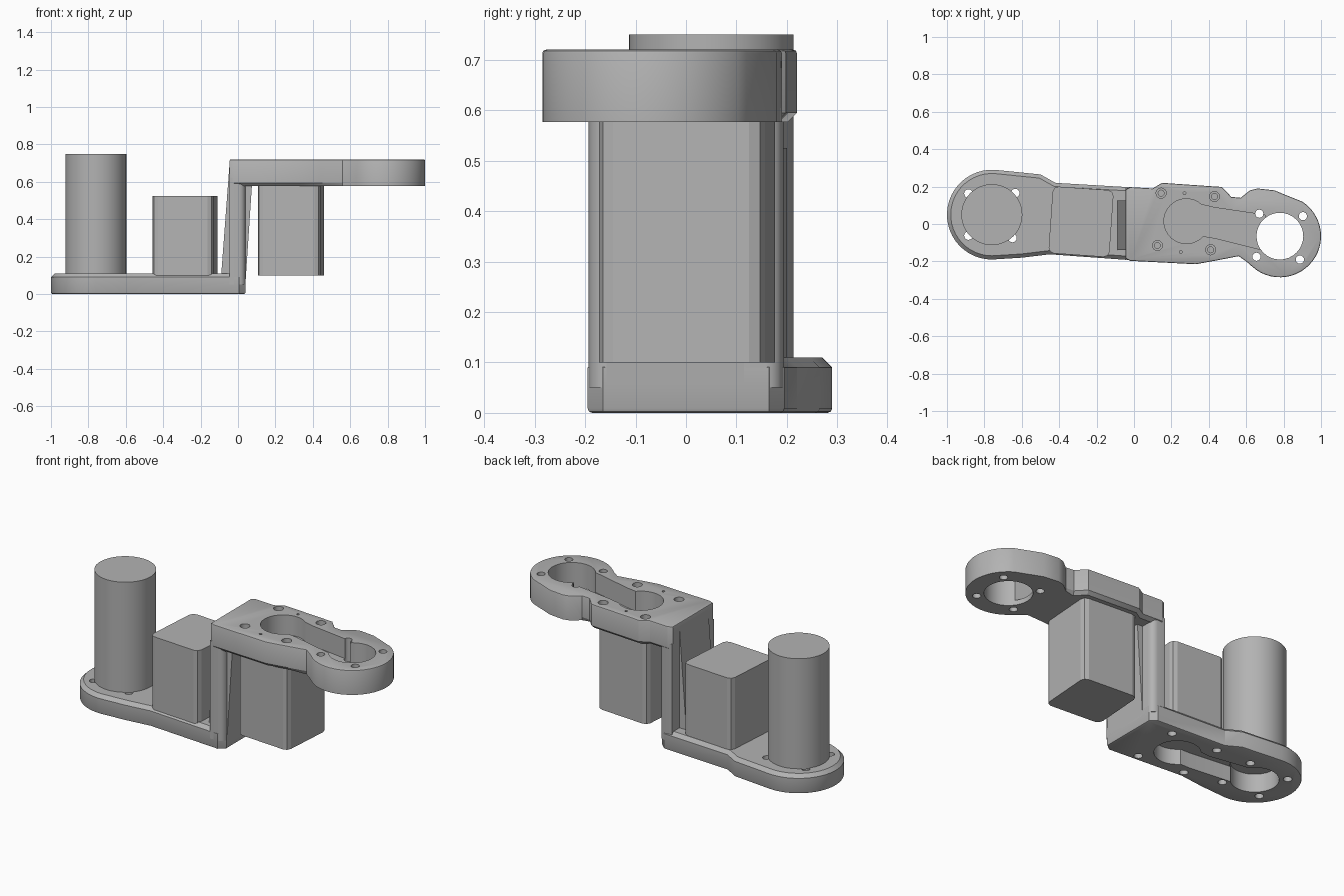
import bpy, bmesh
from math import sin, cos, radians
from mathutils import Matrix

if "Cube" in bpy.data.objects:
    bpy.data.objects.remove(bpy.data.objects["Cube"])

grey = bpy.data.materials.new("machined grey")
grey.use_nodes = True
grey.diffuse_color = (0.45, 0.45, 0.45, 1)
grey.node_tree.nodes["Principled BSDF"].inputs["Base Color"].default_value = (0.45, 0.45, 0.45, 1)


def arc(cx, cy, r, a0, a1, n):
    angles = [radians(a0 + (a1 - a0) * i / n) for i in range(n + 1)]
    return [(cx + r * cos(a), cy + r * sin(a)) for a in angles]


def circle(cx, cy, r, n=24):
    return arc(cx, cy, r, 0, 360, n)[:-1]


def prism(name, outline, lo, hi, bevels=(), sideways=False):
    """Extrude an outline; bevels are (edge rule, width, segments)."""
    bm = bmesh.new()
    face = bm.faces.new([bm.verts.new((x, y, lo)) for x, y in outline])
    top = bmesh.ops.extrude_face_region(bm, geom=[face])
    verts = [v for v in top["geom"] if isinstance(v, bmesh.types.BMVert)]
    bmesh.ops.translate(bm, verts=verts, vec=(0, 0, hi - lo))
    for rule, width, segments in bevels:
        edges = [e for e in bm.edges if rule(e)]
        bmesh.ops.bevel(bm, geom=edges, offset=width, offset_type='OFFSET',
                        segments=segments, profile=0.5, affect='EDGES', clamp_overlap=True)
    if sideways:
        for v in bm.verts:
            v.co.y, v.co.z = v.co.z, v.co.y
    bmesh.ops.recalc_face_normals(bm, faces=bm.faces)
    mesh = bpy.data.meshes.new(name)
    bm.to_mesh(mesh)
    bm.free()
    mesh.materials.append(grey)
    obj = bpy.data.objects.new(name, mesh)
    bpy.context.collection.objects.link(obj)
    return obj


def cut(obj, outline, lo, hi):
    cutter = prism("cutter", outline, lo, hi)
    cutter.hide_render = True
    mod = obj.modifiers.new("cut", 'BOOLEAN')
    mod.operation, mod.solver, mod.object = 'DIFFERENCE', 'EXACT', cutter
    bpy.context.view_layer.objects.active = obj
    bpy.ops.object.modifier_apply(modifier=mod.name)
    bpy.data.objects.remove(cutter)


def rim(z, max_x=9):
    return lambda e: (all(abs(v.co.z - z) < 1e-4 for v in e.verts)
                      and max(v.co.x for v in e.verts) < max_x)


def upright(e):
    return abs(e.verts[0].co.z - e.verts[1].co.z) > 0.1


def motor(name, cx, cy, hx, hy, lo, hi):
    box = [(-hx, -hy), (hx, -hy), (hx, hy), (-hx, hy)]
    obj = prism(name, box, lo, hi, [(upright, 0.03, 2)])
    obj.data.transform(Matrix.Translation((cx, cy, 0)) @ Matrix.Rotation(radians(-4), 4, 'Z'))
    return obj


# Lower arm: round end on the right side, squared end under the wall
outline = [(0.04, -0.165), (0.04, 0.165), (0.005, 0.195), (-0.42, 0.22), (-0.5, 0.265)]
outline += arc(-0.76, 0.05, 0.24, 85, 270, 24)
outline += [(-0.6, -0.18), (-0.45, -0.162), (0.005, -0.195)]
lower = prism("lower_arm", outline, 0, 0.11, [(rim(0.11), 0.02, 1), (rim(0), 0.009, 2)])

# Lower arm pocket, bearing hole and screw holes
pocket = arc(-0.28, 0.01, 0.12, -138, 138, 24)
pocket += [(-0.43, 0.085), (-0.7, 0.13), (-0.7, -0.04), (-0.43, -0.07)]
cut(lower, pocket, -0.1, 0.088)
cut(lower, circle(-0.76, 0.05, 0.125, 32), -0.1, 0.2)
for x, y in [(-0.885, 0.163), (-0.635, 0.165), (-0.65, -0.075), (-0.885, -0.062)]:
    cut(lower, circle(x, y, 0.023, 16), -0.1, 0.2)
for x, y in [(-0.42, 0.155), (-0.135, 0.14), (-0.435, -0.125), (-0.15, -0.145)]:
    cut(lower, circle(x, y, 0.023, 16), -0.1, 0.06)

# Upper arm: waisted plate with a round bearing end on the left side
outline = [(-0.045, -0.185), (-0.02, -0.197), (0.33, -0.215), (0.44, -0.195),
           (0.56, -0.172), (0.6, -0.2)]
outline += arc(0.78, -0.065, 0.22, 228, 417, 26)
outline += [(0.75, 0.18), (0.66, 0.19), (0.62, 0.18), (0.57, 0.14), (0.52, 0.145),
            (0.47, 0.198), (0.15, 0.22), (0.1, 0.19), (-0.02, 0.197), (-0.045, 0.185)]
upper = prism("upper_arm", outline, 0.577, 0.72,
              [(rim(0.72), 0.007, 2), (rim(0.577, 0.58), 0.018, 1)])

# Upper arm pocket, bearing hole and screw holes
pocket = arc(0.28, 0.015, 0.12, 48, 318, 24)
pocket += [(0.43, -0.075), (0.7, -0.142), (0.7, 0.048), (0.43, 0.088)]
cut(upper, pocket, 0.605, 0.8)
cut(upper, circle(0.78, -0.065, 0.125, 32), 0.5, 0.8)
for x, y in [(0.67, 0.055), (0.903, 0.042), (0.655, -0.175), (0.887, -0.19)]:
    cut(upper, circle(x, y, 0.022, 16), 0.5, 0.8)
for x, y in [(0.145, 0.165), (0.43, 0.147), (0.125, -0.115), (0.41, -0.138)]:
    cut(upper, circle(x, y, 0.027, 16), 0.66, 0.8)
    cut(upper, circle(x, y, 0.016, 12), 0.62, 0.8)
for x, y in [(0.27, 0.165), (0.25, -0.15)]:
    cut(upper, circle(x, y, 0.008, 8), 0.66, 0.8)

# Wall joining the two arms, rounded on its outer corners
wall_plan = [(-0.045, -0.193), (0.04, -0.193), (0.04, 0.193), (-0.045, 0.193)]
wall = prism("joining_wall", wall_plan, 0.05, 0.62,
             [(lambda e: upright(e) and e.verts[0].co.x > 0, 0.035, 4)])

# Tapered stiffeners on both faces of the wall
prism("inner_stiffener", [(-0.03, 0.1), (-0.09, 0.1), (-0.045, 0.7), (-0.03, 0.7)],
      -0.14, 0.125, sideways=True)
prism("outer_stiffener", [(0.03, 0.06), (0.04, 0.06), (0.075, 0.59), (0.03, 0.59)],
      -0.158, 0.115, sideways=True)

# Motors and the tall post
motor("lower_motor", -0.283, 0.012, 0.163, 0.179, 0.1, 0.525)
motor("upper_motor", 0.283, 0.002, 0.168, 0.165, 0.1, 0.59)
post = prism("post", circle(-0.76, 0.05, 0.163, 48), 0.105, 0.75)

# Smooth the curved sides while keeping edges crisp
for obj in (lower, upper, wall, post):
    bpy.ops.object.select_all(action='DESELECT')
    obj.select_set(True)
    bpy.context.view_layer.objects.active = obj
    bpy.ops.object.shade_smooth_by_angle(angle=radians(25))
